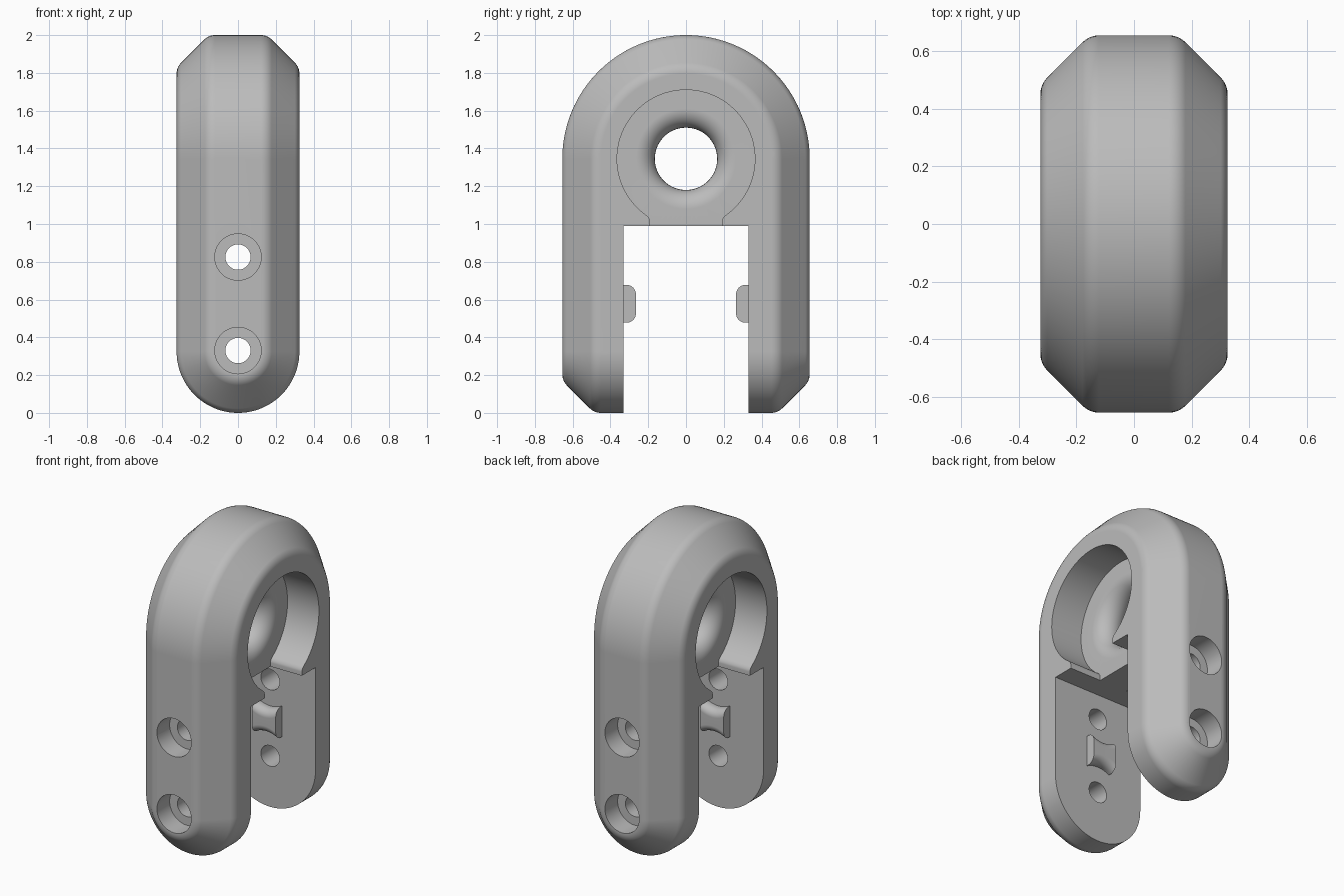
import bpy, bmesh
from math import sin, cos, pi, radians, sqrt, tan
from mathutils import Matrix

if "Cube" in bpy.data.objects:
    bpy.data.objects.remove(bpy.data.objects["Cube"])

HALF_W, HALF_D = 0.325, 0.655      # half width (x) and half depth (y)
DOME_Z, SLOT_Z = 1.345, 0.99       # centre of the round top, ceiling of the slot
SLOT_Y = 0.33
HOLES = (0.33, 0.825)              # screw hole heights
CHAMFER, FILLET = 0.17, 0.08

grey = bpy.data.materials.new("plain grey")
grey.use_nodes = True
COLOUR = (0.5, 0.5, 0.5, 1)
grey.diffuse_color = COLOUR
grey.node_tree.nodes["Principled BSDF"].inputs["Base Color"].default_value = COLOUR


def finish(bm, name):
    bmesh.ops.recalc_face_normals(bm, faces=bm.faces)
    mesh = bpy.data.meshes.new(name)
    bm.to_mesh(mesh)
    bm.free()
    mesh.materials.append(grey)
    ob = bpy.data.objects.new(name, mesh)
    bpy.context.collection.objects.link(ob)
    return ob


def loft(rings, name, matrix=Matrix()):
    """Skin a list of equal closed rings and cap both ends."""
    bm = bmesh.new()
    loops = [[bm.verts.new(p) for p in ring] for ring in rings]
    n = len(loops[0])
    for a, b in zip(loops, loops[1:]):
        for i in range(n):
            j = (i + 1) % n
            bm.faces.new((a[i], a[j], b[j], b[i]))
    bm.faces.new(loops[0])
    bm.faces.new(loops[-1])
    bm.transform(matrix)
    return finish(bm, name)


def lathe(profile, name, matrix, steps):
    """Turn (x, radius) points about the x axis."""
    turns = [2 * pi * i / steps for i in range(steps)]
    return loft([[(x, r * cos(t), r * sin(t)) for t in turns] for x, r in profile],
                name, matrix)


def cut(target, cutter):
    cutter.hide_render = True
    mod = target.modifiers.new("cut", "BOOLEAN")
    mod.operation, mod.solver, mod.object = "DIFFERENCE", "EXACT", cutter
    bpy.context.view_layer.objects.active = target
    bpy.ops.object.modifier_apply(modifier=mod.name)
    bpy.data.objects.remove(cutter)


def smooth(ob):
    bpy.ops.object.select_all(action="DESELECT")
    ob.select_set(True)
    bpy.context.view_layer.objects.active = ob
    bpy.ops.object.shade_smooth_by_angle(angle=radians(30))
    mod = ob.modifiers.new("clean shading", "WEIGHTED_NORMAL")
    mod.keep_sharp = True


# Outer section: chamfered corner with both edges rounded, as (x, distance)
ease = FILLET * tan(pi / 8)
section = []
for cx, cd, start in ((HALF_W - FILLET, HALF_D - CHAMFER - ease, 0),
                      (HALF_W - CHAMFER - ease, HALF_D - FILLET, 45)):
    for k in range(6):
        a = radians(start + 9 * k)
        section.append((cx + FILLET * cos(a), cd + FILLET * sin(a)))

# Solid body: round top and two round leg ends, wrapped together
bm = bmesh.new()
STEPS = 64
for x, d in section:
    for i in range(STEPS + 1):
        t = pi * i / STEPS
        for s in (-1, 1):
            bm.verts.new((s * x, d * cos(t), DOME_Z + d * sin(t)))
            bm.verts.new((x * cos(t), s * d, HALF_W - x * sin(t)))
hull = bmesh.ops.convex_hull(bm, input=bm.verts)
spare = {v for v in hull["geom_interior"] if isinstance(v, bmesh.types.BMVert)}
bmesh.ops.delete(bm, geom=list(spare), context="VERTS")
bmesh.ops.dissolve_limit(bm, angle_limit=radians(0.2), verts=bm.verts, edges=bm.edges)
body = finish(bm, "body")

# Slot between the legs
bm = bmesh.new()
bmesh.ops.create_cube(bm, size=1, matrix=Matrix.Translation((0, 0, SLOT_Z - 1))
                      @ Matrix.Diagonal((2, 2 * SLOT_Y, 2, 1)))
cut(body, finish(bm, "slot_cutter"))

# Round pockets on both sides, joined by a bullnosed hole through the web
WEB, HOLE_R, POCKET_R = 0.1, 0.165, 0.365
nose = []
for k in range(17):
    t = pi * k / 16
    nose.append((-WEB * cos(t), HOLE_R + WEB * (1 - sin(t))))
profile = [(-0.5, POCKET_R), (-WEB, POCKET_R)] + nose + [(WEB, POCKET_R), (0.5, POCKET_R)]
cut(body, lathe(profile, "pocket_cutter", Matrix.Translation((0, 0, DOME_Z)), 80))

# Rounded necks opening each pocket into the slot
half = [(0.19, 0.9), (0.19, 1.015), (0.193, 1.028), (0.202, 1.04), (0.215, 1.051), (0.15, 1.2)]
outline = half + [(-y, z) for y, z in reversed(half)]
for s in (-1, 1):
    cut(body, loft([[(s * x, y, z) for y, z in outline] for x in (WEB, 0.5)], "neck_cutter"))

# Counterbored screw holes through both legs
BORE_R, SCREW_R, SEAT = 0.123, 0.067, 0.525
for z in HOLES:
    profile = [(-1, BORE_R), (-SEAT, BORE_R), (-SEAT, SCREW_R),
               (SEAT, SCREW_R), (SEAT, BORE_R), (1, BORE_R)]
    cut(body, lathe(profile, "screw_cutter",
                    Matrix.Translation((0, 0, z)) @ Matrix.Rotation(pi / 2, 4, "Z"), 48))
smooth(body)

# Saddle-shaped lugs inside the legs, hollowed around the screw holes
MID = sum(HOLES) / 2
REACH = (HOLES[1] - HOLES[0]) / 2
LUG_R, LUG_W, TIP, ROUND = 0.17, 0.085, 0.265, 0.05
for s, name in ((-1, "front_lug"), (1, "back_lug")):
    rings = []
    for i in range(13):
        x = LUG_W * (i / 6 - 1)
        h = REACH - sqrt(LUG_R ** 2 - x ** 2)
        side = [(h, SLOT_Y + 0.01)]
        for k in range(9):
            t = pi / 2 * k / 8
            side.append((h - ROUND * (1 - cos(t)), TIP + ROUND * (1 - sin(t))))
        ring = side + [(-z, y) for z, y in reversed(side)]
        rings.append([(x, s * y, MID + z) for z, y in ring])
    smooth(loft(rings, name))
